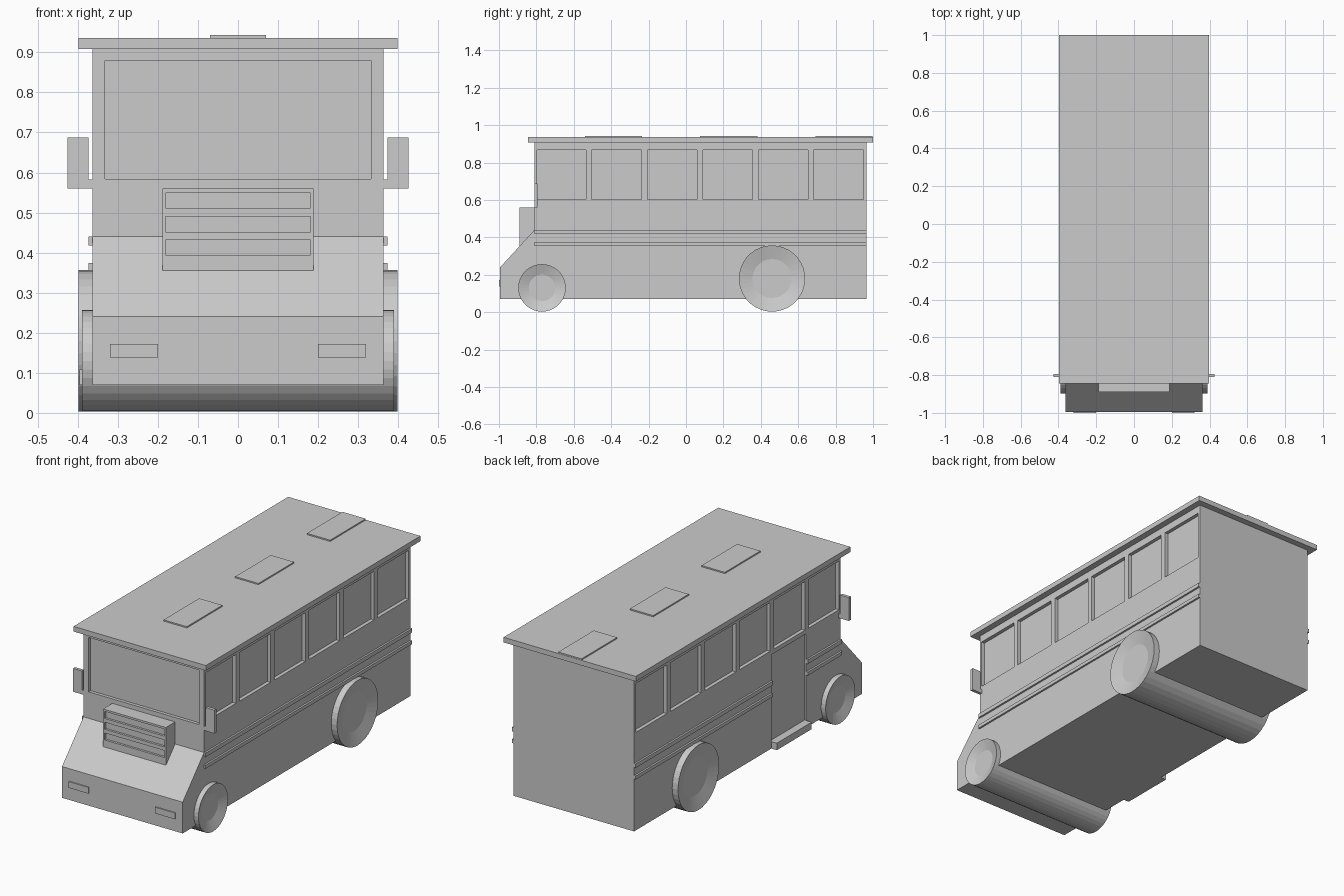
import bpy, bmesh
from mathutils import Matrix, Vector

if "Cube" in bpy.data.objects:
    bpy.data.objects.remove(bpy.data.objects["Cube"])


def finish(bm, name):
    bmesh.ops.recalc_face_normals(bm, faces=bm.faces)
    mesh = bpy.data.meshes.new(name)
    bm.to_mesh(mesh)
    bm.free()
    obj = bpy.data.objects.new(name, mesh)
    bpy.context.collection.objects.link(obj)
    return obj


def boxes(name, spans):
    """One object from boxes given as (x range, y range, z range)."""
    bm = bmesh.new()
    for span in spans:
        mid = Vector([(a + b) / 2 for a, b in span])
        size = [abs(b - a) for a, b in span]
        bmesh.ops.create_cube(bm, size=1, matrix=Matrix.Translation(mid) @ Matrix.Diagonal((*size, 1)))
    return finish(bm, name)


def both(xr, yr, zr):
    return [(xr, yr, zr), ((-xr[1], -xr[0]), yr, zr)]


def extrude_profile(name, points, half):
    bm = bmesh.new()
    face = bm.faces.new([bm.verts.new((-half, y, z)) for y, z in points])
    ext = bmesh.ops.extrude_face_region(bm, geom=[face])["geom"]
    bmesh.ops.translate(bm, vec=(2 * half, 0, 0), verts=[v for v in ext if isinstance(v, bmesh.types.BMVert)])
    # extrude keeps the starting cap only when it is a loose face, so close the shell
    bmesh.ops.holes_fill(bm, edges=[e for e in bm.edges if e.is_boundary], sides=0)
    return finish(bm, name)


def carve(obj, spans):
    cutter = boxes("cutter", spans)
    cutter.hide_render = True
    mod = obj.modifiers.new("carve", "BOOLEAN")
    mod.operation = "DIFFERENCE"
    mod.solver = "EXACT"
    mod.object = cutter
    bpy.context.view_layer.objects.active = obj
    bpy.ops.object.modifier_apply(modifier=mod.name)
    bpy.data.objects.remove(cutter)


def wheel_pair(name, y, radius, hub, half):
    bm = bmesh.new()
    mat = Matrix.Translation((0, y, radius + 0.003)) @ Matrix.Rotation(1.5707963, 4, "Y")
    bmesh.ops.create_cone(bm, cap_ends=True, segments=36, radius1=radius, radius2=radius, depth=2 * half, matrix=mat)
    caps = [f for f in bm.faces if len(f.verts) > 4]
    bmesh.ops.inset_individual(bm, faces=caps, thickness=radius - hub, depth=-0.02)
    return finish(bm, name)


W = 0.363          # half width of the body
FRONT = -0.81      # windscreen plane
BACK = 0.965

# Body shell with sloping nose
body = extrude_profile("body", [(-0.994, 0.07), (-0.994, 0.24), (FRONT, 0.44), (FRONT, 0.915),
                                (BACK, 0.915), (BACK, 0.07)], W)

# Recessed side windows, windscreen and door
cuts = []
for y0, y1 in [(-0.797, -0.535), (-0.505, -0.238), (-0.205, 0.06),
               (0.09, 0.355), (0.388, 0.652), (0.682, 0.948)]:
    cuts += both((W - 0.02, W + 0.1), (y0, y1), (0.603, 0.868))
cuts.append(((-0.332, 0.332), (FRONT - 0.1, FRONT + 0.018), (0.584, 0.88)))
DOOR = (-0.515, -0.215)
cuts.append(((-W - 0.1, -W + 0.01), DOOR, (0.09, 0.58)))
carve(body, cuts)

# Roof and hatches
boxes("roof", [((-0.398, 0.398), (-0.845, 1.0), (0.908, 0.936))])
boxes("roof_hatches", [((-0.07, 0.07), (y, y + 0.306), (0.93, 0.943)) for y in (-0.54, 0.076, 0.692)])

# Grille box with three slots
grille = boxes("grille", [((-0.189, 0.189), (-0.89, FRONT + 0.005), (0.355, 0.56))])
carve(grille, [((-0.181, 0.181), (-0.95, -0.878), (z, z + 0.038)) for z in (0.394, 0.452, 0.511)])

# Headlights
boxes("headlights", both((0.2, 0.32), (-1.0, -0.98), (0.138, 0.172)))

# Side mirrors with short arms
boxes("mirrors", both((0.373, 0.425), (-0.81, -0.793), (0.56, 0.687)))
boxes("mirror_arms", both((W - 0.01, 0.375), (-0.81, -0.793), (0.56, 0.583)))

# Side stripes, interrupted by the door on the left
stripes = []
for zr in ((0.418, 0.44), (0.355, 0.374)):
    stripes.append(((W - 0.01, 0.373), (FRONT, BACK), zr))
    for yr in ((FRONT, DOOR[0]), (DOOR[1], BACK)):
        stripes.append(((-0.373, -W + 0.01), yr, zr))
boxes("side_stripes", stripes)

# Door step
boxes("door_step", [((-0.396, -W + 0.02), DOOR, (0.07, 0.108))])

# Wheels, each pair one full-width drum
wheel_pair("front_wheels", -0.77, 0.127, 0.071, 0.39)
wheel_pair("rear_wheels", 0.46, 0.177, 0.104, 0.398)
